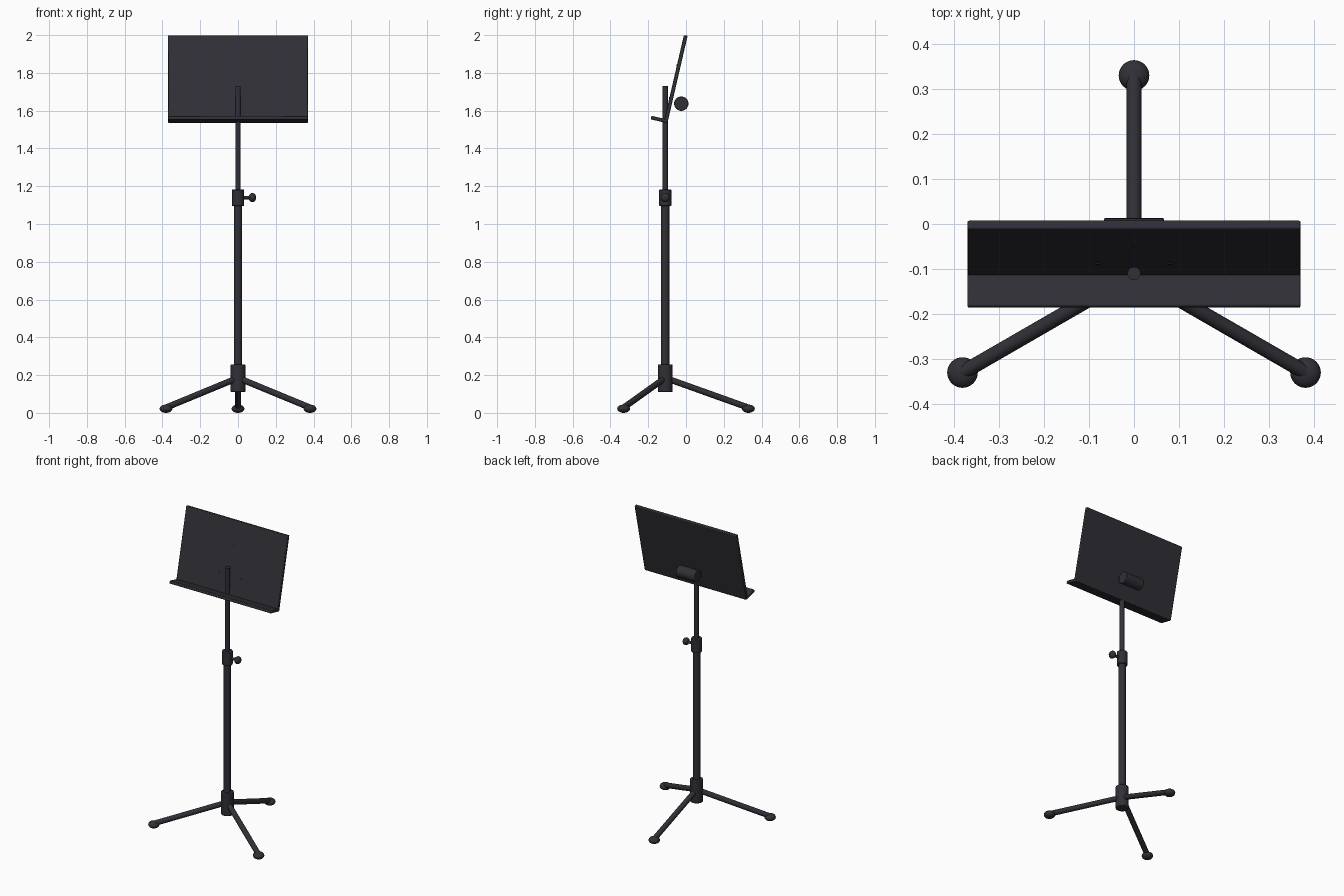
import bpy, math
from mathutils import Vector, Matrix

if "Cube" in bpy.data.objects:
    bpy.data.objects.remove(bpy.data.objects["Cube"])

mat = bpy.data.materials.new("matte black metal")
mat.diffuse_color = (0.029, 0.029, 0.037, 1)
mat.use_nodes = True
mat.node_tree.nodes["Principled BSDF"].inputs["Base Color"].default_value = mat.diffuse_color

POLE_Y = -0.11


def finish(name, bevel=0.0):
    ob = bpy.context.object
    ob.name = name
    ob.data.materials.append(mat)
    if bevel:
        m = ob.modifiers.new("bevel", 'BEVEL')
        m.width, m.segments, m.limit_method = bevel, 2, 'ANGLE'
    bpy.ops.object.shade_smooth_by_angle(angle=math.radians(35))
    return ob


def rod(name, a, b, r, bevel=0.0, sides=32):
    a, b = Vector(a), Vector(b)
    d = b - a
    bpy.ops.mesh.primitive_cylinder_add(
        vertices=sides, radius=r, depth=d.length, location=(a + b) / 2,
        rotation=d.to_track_quat('Z', 'Y').to_euler())
    return finish(name, bevel)


def ball(name, loc, scale):
    bpy.ops.mesh.primitive_uv_sphere_add(segments=32, ring_count=16, radius=1, location=loc)
    bpy.context.object.data.transform(Matrix.Diagonal((*scale, 1)))
    return finish(name)


# Central column
rod("base_hub", (0, POLE_Y, 0.11), (0, POLE_Y, 0.256), 0.039, 0.004)
rod("lower_tube", (0, POLE_Y, 0.2), (0, POLE_Y, 1.12), 0.022)
rod("clamp_collar", (0, POLE_Y, 1.095), (0, POLE_Y, 1.183), 0.032, 0.003)
rod("upper_tube", (0, POLE_Y, 1.1), (0, POLE_Y, 1.73), 0.0145)

# Height knob
rod("knob_stem", (0.02, POLE_Y, 1.14), (0.075, POLE_Y, 1.14), 0.009, sides=20)
ball("knob", (0.076, POLE_Y, 1.14), (0.02, 0.024, 0.024))

# Tripod legs with flattened feet
for i in range(3):
    a = math.radians(90 + 120 * i)
    out = Vector((math.cos(a), math.sin(a), 0))
    hub = Vector((0, POLE_Y, 0))
    foot = hub + out * 0.44
    rod(f"leg_{i + 1}", hub + out * 0.015 + Vector((0, 0, 0.18)),
        foot + Vector((0, 0, 0.028)), 0.0165)
    ball(f"foot_{i + 1}", foot + Vector((0, 0, 0.022)), (0.034, 0.034, 0.022))

# Tilted desk: local frame with its origin at the panel's lower edge
frame = Matrix.Translation((0, -0.108, 1.536)) @ Matrix.Rotation(math.radians(-13), 4, 'X')


def desk_box(name, lo, hi):
    lo, hi = Vector(lo), Vector(hi)
    bpy.ops.mesh.primitive_cube_add(size=1)
    size = hi - lo
    bpy.context.object.data.transform(
        Matrix.Translation((lo + hi) / 2) @ Matrix.Diagonal((*size, 1)))
    bpy.context.object.matrix_world = frame
    return finish(name, 0.004)


desk_box("desk_panel", (-0.37, -0.01, 0), (0.37, 0.01, 0.474))
desk_box("desk_shelf", (-0.37, -0.081, 0), (0.37, 0.0, 0.019))

# Rivets on the panel face
for i, (x, z) in enumerate([(-0.08, 0.132), (0.08, 0.132), (0, 0.312)]):
    rod(f"rivet_{i + 1}", frame @ Vector((x, -0.008, z)),
        frame @ Vector((x, -0.012, z)), 0.006, sides=16)

# Tilt hinge barrel behind the panel
rod("tilt_barrel", (-0.067, -0.025, 1.637), (0.067, -0.025, 1.637), 0.038, 0.003)
